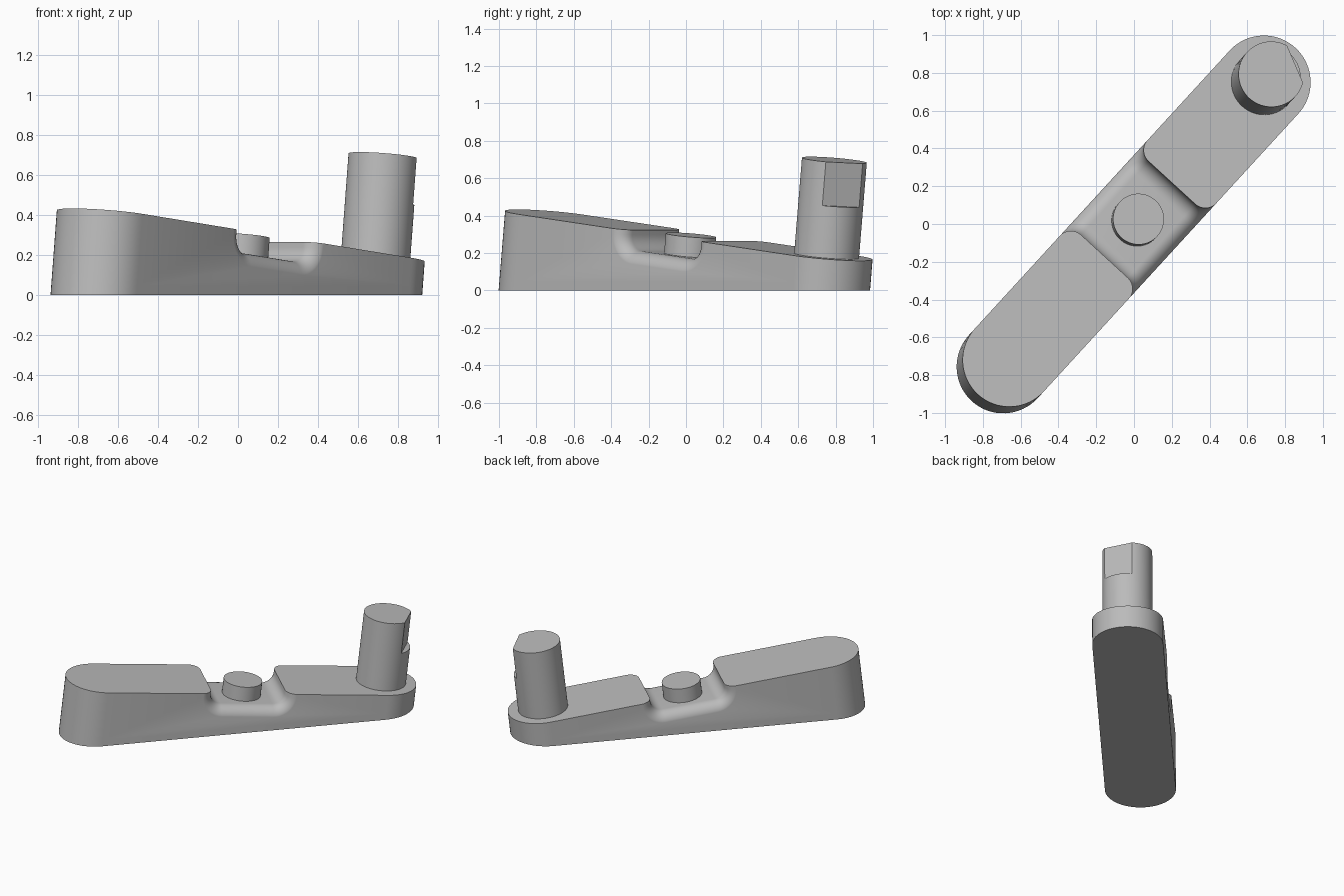
import bpy, bmesh, math
from mathutils import Matrix, Vector

if "Cube" in bpy.data.objects:
    bpy.data.objects.remove(bpy.data.objects["Cube"], do_unlink=True)

TILT = math.radians(6.3)
PLACE = Matrix.Rotation(math.radians(47.5), 4, 'Z') @ Matrix.Rotation(TILT, 4, 'Y')
R = 0.247                     # half width of the arm
END_A, END_B = -1.017, 0.993  # centres of the rounded ends
TOP = 0.296

grey = bpy.data.materials.new("plain_grey")
grey.use_nodes = True
grey.diffuse_color = (0.5, 0.5, 0.5, 1)
grey.node_tree.nodes["Principled BSDF"].inputs["Base Color"].default_value = (0.5, 0.5, 0.5, 1)


def make(name, bm):
    bmesh.ops.recalc_face_normals(bm, faces=bm.faces[:])
    mesh = bpy.data.meshes.new(name)
    bm.to_mesh(mesh)
    bm.free()
    mesh.materials.append(grey)
    ob = bpy.data.objects.new(name, mesh)
    bpy.context.collection.objects.link(ob)
    ob.matrix_world = PLACE
    return ob


def activate(ob):
    bpy.ops.object.select_all(action='DESELECT')
    ob.select_set(True)
    bpy.context.view_layer.objects.active = ob


def smooth(ob):
    activate(ob)
    bpy.ops.object.shade_smooth_by_angle(angle=math.radians(30))


def cut(ob, cutter):
    bpy.context.view_layer.update()
    mod = ob.modifiers.new("cut", 'BOOLEAN')
    mod.operation = 'DIFFERENCE'
    mod.solver = 'EXACT'
    mod.object = cutter
    activate(ob)
    bpy.ops.object.modifier_apply(modifier=mod.name)
    bpy.data.objects.remove(cutter, do_unlink=True)


def loft(bm, rings):
    """Skin a list of closed point rings and cap both ends."""
    rows = [[bm.verts.new(p) for p in ring] for ring in rings]
    n = len(rows[0])
    for a, b in zip(rows, rows[1:]):
        for i in range(n):
            j = (i + 1) % n
            bm.faces.new((a[i], a[j], b[j], b[i]))
    bm.faces.new(rows[0])
    bm.faces.new(rows[-1])
    return rows


def cylinder(name, radius, low, high, x):
    bm = bmesh.new()
    bmesh.ops.create_cone(bm, cap_ends=True, segments=64, radius1=radius, radius2=radius,
                          depth=high - low, matrix=Matrix.Translation((x, 0, (low + high) / 2)))
    return make(name, bm)


# Arm: rounded bar, flat top square to the tilted axis, underside level with the ground
outline = []
for centre, start in ((END_B, -90), (END_A, 90)):
    for i in range(33):
        a = math.radians(start + 180 * i / 32)
        outline.append((centre + R * math.cos(a), R * math.sin(a)))
bm = bmesh.new()
rows = loft(bm, [[(x, y, x * math.tan(TILT)) for x, y in outline],
                 [(x, y, TOP) for x, y in outline]])
base = set(rows[0])
rim = [e for e in bm.edges if all(v in base for v in e.verts)]
bmesh.ops.bevel(bm, geom=rim, offset=0.045, segments=6, profile=0.5, affect='EDGES')
arm = make("arm", bm)

# Saddle cutter: U section that flares out towards both sides of the arm
HALF, FLOOR, FILLET, FLARE = 0.266, 0.19, 0.08, 0.08


def saddle(y, grow):
    f = FILLET + grow
    pts = []
    for side in (-1, 1):
        arc = []
        for i in range(11):
            a = math.pi / 2 * i / 10
            arc.append((side * (HALF - FILLET + f * math.cos(a)), y,
                        FLOOR + FILLET - f * math.sin(a)))
        arc.insert(0, (arc[0][0], y, TOP + 0.2))
        pts += arc if side < 0 else arc[::-1]
    return pts


steps = [math.pi / 2 * i / 12 for i in range(13)]
half = [(R + 0.001 - FLARE + FLARE * math.sin(a), FLARE * (1 - math.cos(a))) for a in steps]
stations = [(-y, g) for y, g in reversed(half)] + half
bm = bmesh.new()
loft(bm, [saddle(y, g) for y, g in stations])
cut(arm, make("saddle_cutter", bm))
smooth(arm)

# Round boss standing in the saddle
smooth(cylinder("saddle_boss", 0.135, 0.14, 0.297, 0.003))

# Tall pin with a flat milled near its top
pin = cylinder("pin", 0.174, 0.24, 0.81, END_B)
bm = bmesh.new()
bmesh.ops.create_cube(bm, size=1)
spin = Matrix.Rotation(math.radians(-24.5), 4, 'Z')
bm.transform(Matrix.Translation((END_B, 0, 0)) @ spin
             @ Matrix.Translation((0.137 + 0.1, 0, 0.575 + 0.2))
             @ Matrix.Diagonal(Vector((0.2, 0.6, 0.4, 1))))
cut(pin, make("flat_cutter", bm))
smooth(pin)
